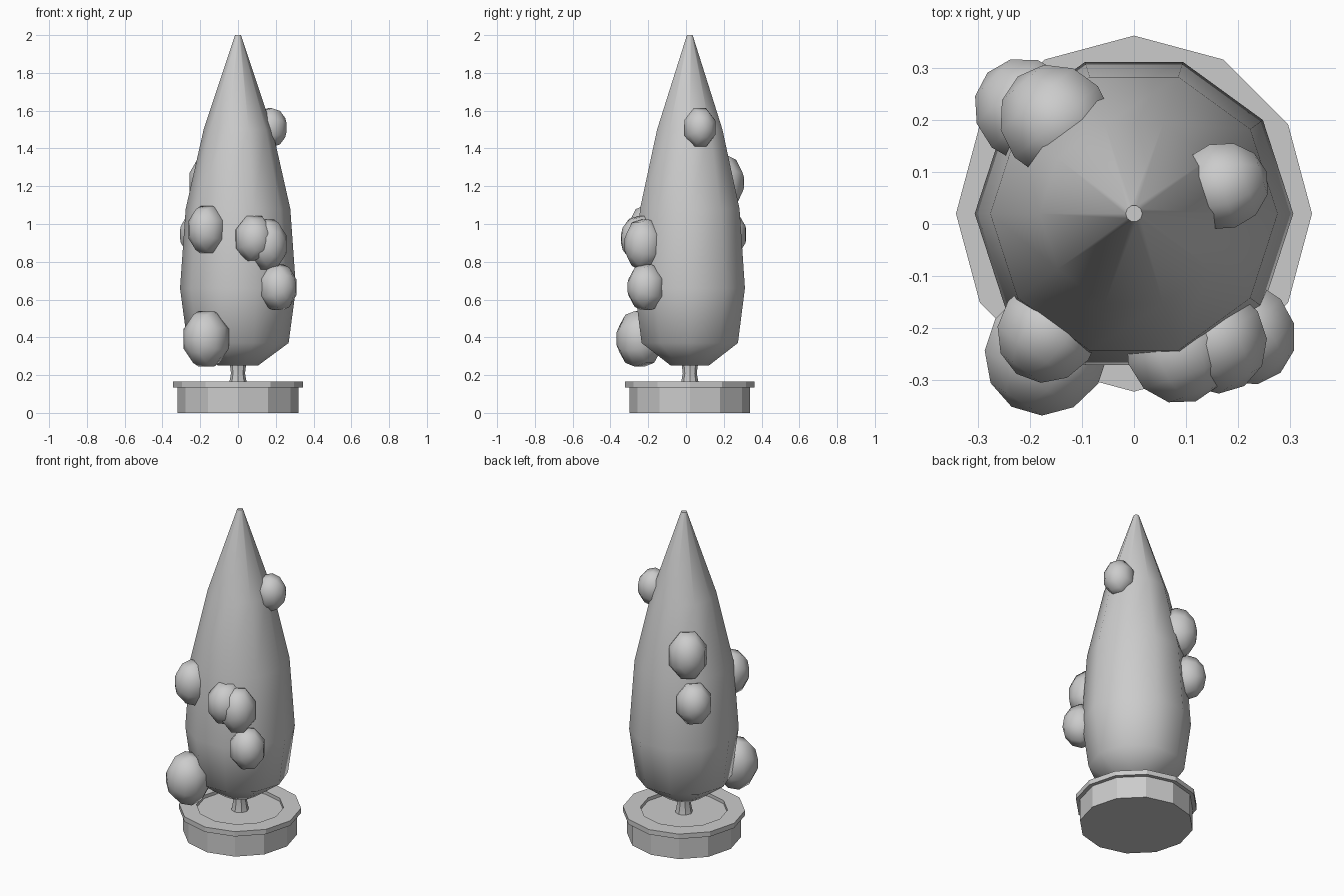
import bpy, math
from mathutils import Matrix, Vector

cube = bpy.data.objects.get("Cube")
if cube:
    bpy.data.objects.remove(cube, do_unlink=True)

grey = bpy.data.materials.new("plain grey")
grey.use_nodes = True
grey.diffuse_color = (0.6, 0.6, 0.6, 1)
grey.node_tree.nodes["Principled BSDF"].inputs["Base Color"].default_value = (0.6, 0.6, 0.6, 1)

CENTRE_Y = 0.02


def finish(obj, angle):
    """Assign the colour and shade smooth below the given edge angle."""
    obj.data.materials.append(grey)
    bpy.ops.object.select_all(action="DESELECT")
    obj.select_set(True)
    bpy.context.view_layer.objects.active = obj
    bpy.ops.object.shade_smooth_by_angle(angle=math.radians(angle))
    return obj


def lathe(name, profile, sides, angle, closed=False):
    """Turn (radius, height) points about the centre axis."""
    n = len(profile)
    verts, faces = [], []
    for r, z in profile:
        for k in range(sides):
            a = 2 * math.pi * k / sides
            verts.append((r * math.cos(a), CENTRE_Y + r * math.sin(a), z))
    for i in range(n if closed else n - 1):
        j = (i + 1) % n
        for k in range(sides):
            m = (k + 1) % sides
            faces.append((i * sides + k, i * sides + m, j * sides + m, j * sides + k))
    if not closed:
        faces.append(tuple(reversed(range(sides))))
        faces.append(tuple(range((n - 1) * sides, n * sides)))
    mesh = bpy.data.meshes.new(name)
    mesh.from_pydata(verts, [], faces)
    obj = bpy.data.objects.new(name, mesh)
    bpy.context.collection.objects.link(obj)
    return finish(obj, angle)


# Planter: twelve-sided wall with a wider lip, and soil inside
lathe("pot", [(0.245, 0), (0.32, 0), (0.32, 0.135), (0.343, 0.135),
              (0.343, 0.165), (0.245, 0.165)], 12, 20, closed=True)
lathe("soil", [(0.246, 0), (0.246, 0.145)], 12, 40)

# Trunk and tapering crown
lathe("trunk", [(0.05, 0.14), (0.037, 0.21), (0.045, 0.27)], 8, 30)
lathe("crown", [(0.105, 0.25), (0.268, 0.37), (0.307, 0.66), (0.277, 1.08),
                (0.182, 1.5), (0.016, 2.0)], 10, 60)

# Leaf clumps: centre, horizontal radius, vertical radius
CLUMPS = {
    "front_right_low": (-0.168, -0.245, 0.392, 0.122, 0.153),
    "front_right_mid": (-0.165, -0.205, 0.97, 0.1, 0.13),
    "front_mid": (0.085, -0.238, 0.922, 0.105, 0.126),
    "front_left_mid": (0.155, -0.222, 0.892, 0.103, 0.138),
    "front_left_low": (0.212, -0.21, 0.665, 0.1, 0.125),
    "left_high": (0.17, 0.073, 1.51, 0.087, 0.107),
    "back_right_high": (-0.15, 0.197, 1.22, 0.11, 0.145),
    "back_right_mid": (-0.206, 0.218, 0.945, 0.102, 0.125),
}
for name, (x, y, z, r, rz) in CLUMPS.items():
    bpy.ops.mesh.primitive_uv_sphere_add(segments=8, ring_count=6, radius=1.04)
    clump = bpy.context.object
    clump.name = clump.data.name = "leaf_clump_" + name
    outward = Vector((x, y - CENTRE_Y, 0)).to_track_quat("Z", "Y").to_matrix().to_4x4()
    spin = Matrix.Rotation(math.pi / 8, 4, "Z")
    clump.data.transform(Matrix.Diagonal((r, r, rz, 1)) @ outward @ spin)
    clump.location = (x, y, z)
    finish(clump, 70)
